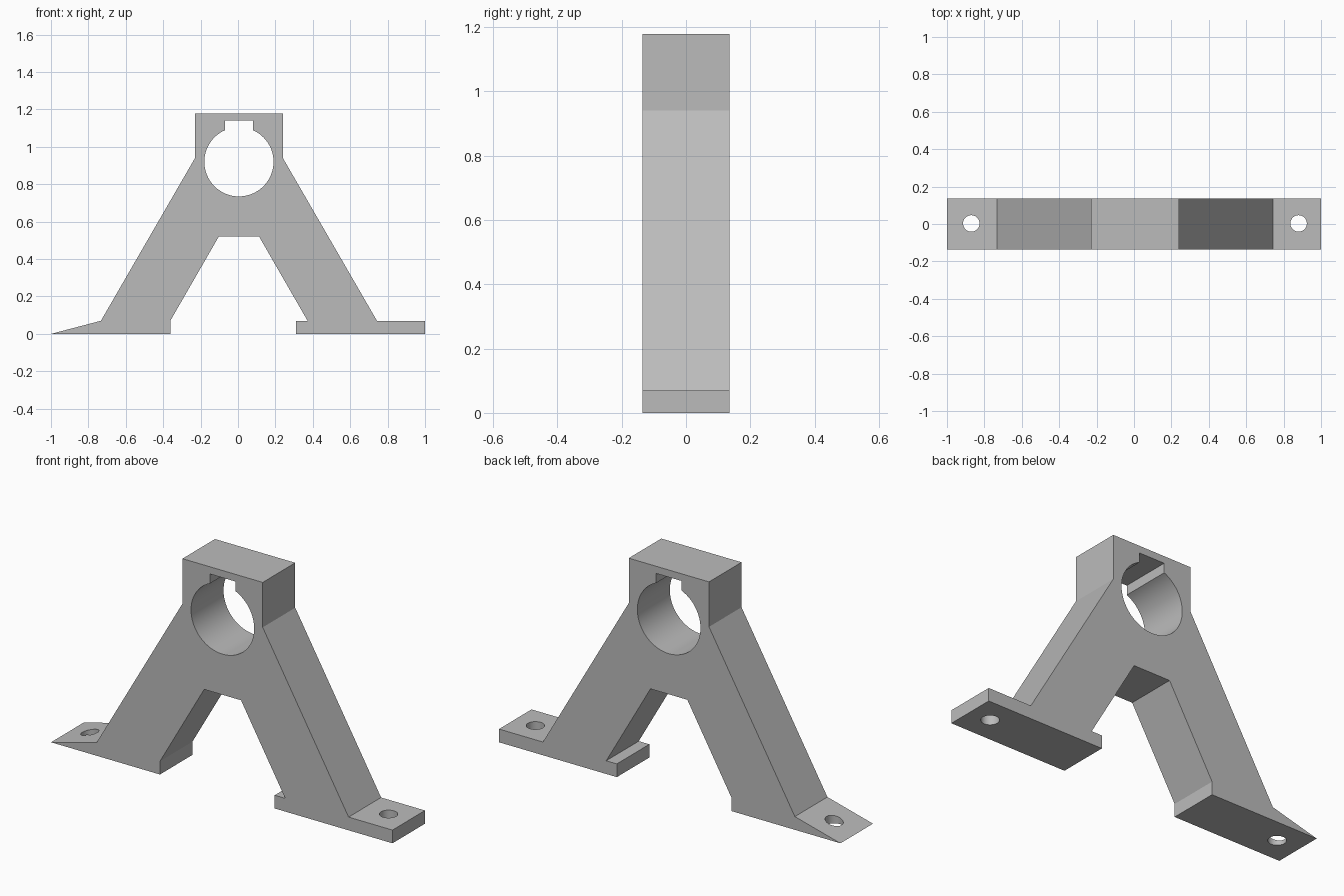
import bpy
import bmesh
from math import radians

if "Cube" in bpy.data.objects:
    bpy.data.objects.remove(bpy.data.objects["Cube"], do_unlink=True)

HALF_DEPTH = 0.136
BORE_X, BORE_Z, BORE_R = 0.005, 0.92, 0.185

# Plain grey metal
grey = bpy.data.materials.new("grey_metal")
grey.use_nodes = True
colour = (0.5, 0.5, 0.5, 1)
grey.diffuse_color = colour
grey.node_tree.nodes["Principled BSDF"].inputs["Base Color"].default_value = colour


def extrude_profile(name, points, half_depth):
    """Extrude an x-z outline along y."""
    bm = bmesh.new()
    face = bm.faces.new([bm.verts.new((x, -half_depth, z)) for x, z in points])
    grown = bmesh.ops.extrude_face_region(bm, geom=[face])["geom"]
    moved = [v for v in grown if isinstance(v, bmesh.types.BMVert)]
    bmesh.ops.translate(bm, verts=moved, vec=(0, 2 * half_depth, 0))
    bmesh.ops.recalc_face_normals(bm, faces=bm.faces)
    mesh = bpy.data.meshes.new(name)
    bm.to_mesh(mesh)
    bm.free()
    mesh.materials.append(grey)
    obj = bpy.data.objects.new(name, mesh)
    bpy.context.collection.objects.link(obj)
    return obj


def cylinder(name, radius, length, location, rotation=(0, 0, 0), sides=64):
    bpy.ops.mesh.primitive_cylinder_add(vertices=sides, radius=radius, depth=length,
                                        location=location, rotation=rotation)
    obj = bpy.context.object
    obj.name = name
    obj.data.materials.append(grey)
    return obj


def cut(target, cutter):
    """Subtract the cutter from the target, then discard it."""
    cutter.hide_render = True
    mod = target.modifiers.new("cut", "BOOLEAN")
    mod.operation = "DIFFERENCE"
    mod.solver = "EXACT"
    mod.object = cutter
    bpy.context.view_layer.objects.active = target
    bpy.ops.object.modifier_apply(modifier=mod.name)
    bpy.data.objects.remove(cutter, do_unlink=True)


# Bracket body: head, splayed legs and flat feet in one outline
outline = [
    (-1, 0), (-0.362, 0), (-0.362, 0.07), (-0.103, 0.52), (0.113, 0.52),
    (0.372, 0.07), (0.31, 0.07), (0.31, 0), (1, 0), (1, 0.07),
    (0.743, 0.07), (0.24, 0.94), (0.24, 1.178), (-0.23, 1.178),
    (-0.23, 0.94), (-0.733, 0.07),
]
bracket = extrude_profile("bracket", outline, HALF_DEPTH)

# Shaft bore with a keyway slot above it
cut(bracket, cylinder("bore_cutter", BORE_R, 1, (BORE_X, 0, BORE_Z), (radians(90), 0, 0)))
slot = [(-0.07, BORE_Z), (0.08, BORE_Z), (0.08, 1.14), (-0.07, 1.14)]
cut(bracket, extrude_profile("keyway_cutter", slot, 0.5))

# Bolt holes through the feet
for x in (-0.87, 0.88):
    cut(bracket, cylinder("bolt_cutter", 0.044, 0.4, (x, 0.003, 0.035), sides=48))

# Smooth bores, crisp edges
bpy.ops.object.select_all(action="DESELECT")
bracket.select_set(True)
bpy.context.view_layer.objects.active = bracket
bpy.ops.object.shade_smooth_by_angle(angle=radians(25))
